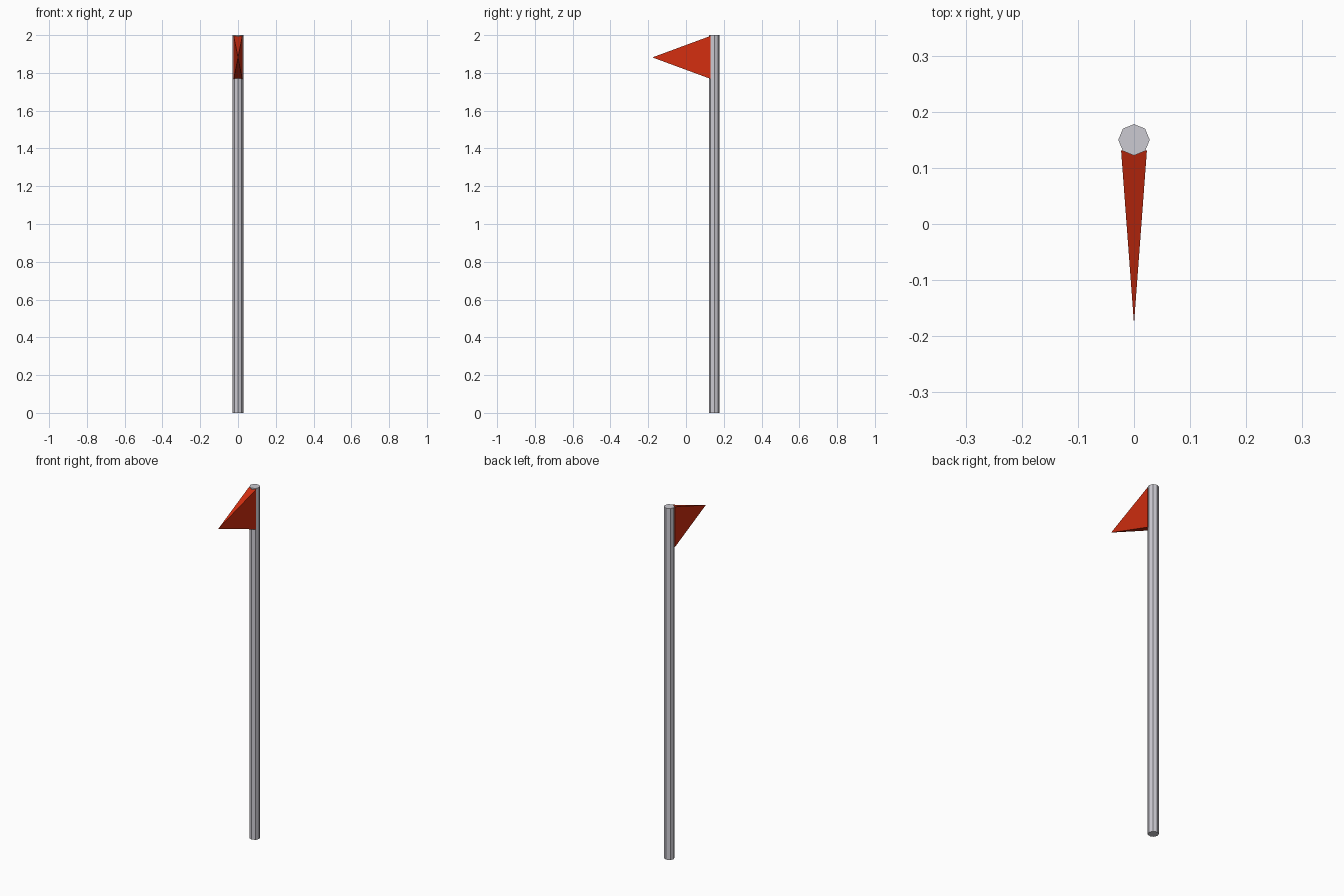
import bpy, math

if "Cube" in bpy.data.objects:
    bpy.data.objects.remove(bpy.data.objects["Cube"])


def material(name, rgb):
    m = bpy.data.materials.new(name)
    m.diffuse_color = (*rgb, 1.0)
    m.use_nodes = True
    m.node_tree.nodes["Principled BSDF"].inputs["Base Color"].default_value = m.diffuse_color
    return m


def mesh_object(name, verts, faces, mat):
    me = bpy.data.meshes.new(name)
    me.from_pydata(verts, [], faces)
    me.materials.append(mat)
    ob = bpy.data.objects.new(name, me)
    bpy.context.collection.objects.link(ob)
    return ob


grey = material("pole grey", (0.60, 0.59, 0.64))
red = material("flag red", (0.65, 0.027, 0.005))

# Eight-sided pole, corners on the axes
bpy.ops.mesh.primitive_cylinder_add(vertices=8, radius=0.028, depth=2.0,
                                    location=(0, 0.15, 1.0))
pole = bpy.context.object
pole.name = "pole"
pole.data.materials.append(grey)

# Pennant: a thin four-sided pyramid tapering forward to a point
base_y, half_w, z_low, z_high = 0.131, 0.023, 1.768, 1.996
verts = [(-half_w, base_y, z_low), (half_w, base_y, z_low),
         (half_w, base_y, z_high), (-half_w, base_y, z_high),
         (0, -0.178, 1.882)]
faces = [(3, 2, 1, 0)] + [(i, (i + 1) % 4, 4) for i in range(4)]
mesh_object("pennant", verts, faces, red)
